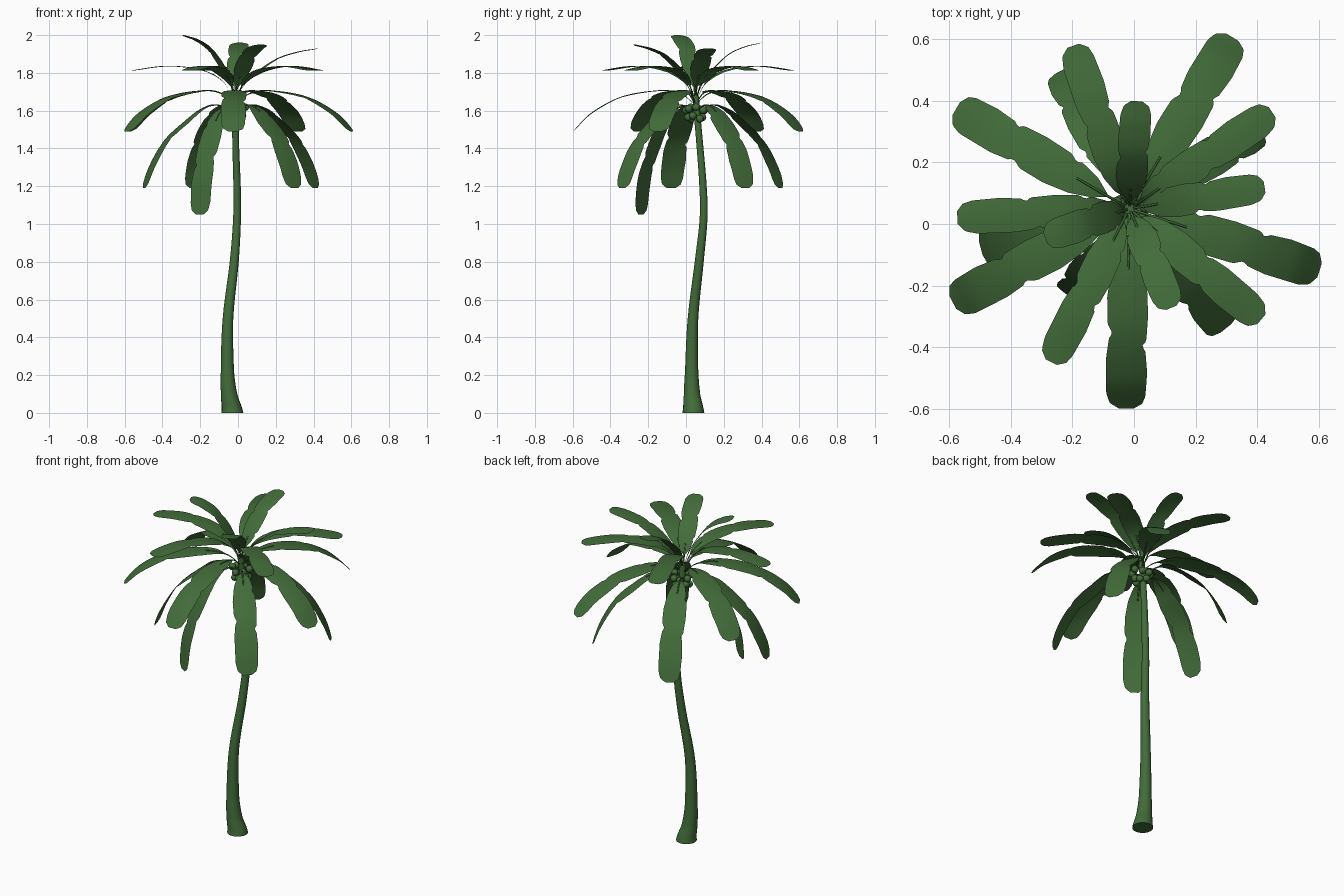
import bpy, bmesh, math
from mathutils import Vector

if "Cube" in bpy.data.objects:
    bpy.data.objects.remove(bpy.data.objects["Cube"])

green = bpy.data.materials.new("green")
green.diffuse_color = (0.055, 0.15, 0.042, 1)
green.use_nodes = True
green.node_tree.nodes["Principled BSDF"].inputs["Base Color"].default_value = green.diffuse_color
HUB = (-0.015, 0.05)


def lerp(table, t):
    for (a, va), (b, vb) in zip(table, table[1:]):
        if t <= b:
            return va + (vb - va) * max(0, t - a) / (b - a)
    return table[-1][1]


def spline(points, per=12):
    """Smooth Catmull-Rom path through tuples of any size."""
    p = [Vector(q) for q in points]
    p = [2 * p[0] - p[1]] + p + [2 * p[-1] - p[-2]]
    out = []
    for i in range(1, len(p) - 2):
        a, b, c, d = p[i - 1:i + 3]
        for k in range(per):
            t = k / per
            out.append(0.5 * (2 * b + (c - a) * t + (2 * a - 5 * b + 4 * c - d) * t * t
                              + (3 * b - a - 3 * c + d) * t ** 3))
    return out + [p[-2]]


def finish(bm, name, smooth=True):
    me = bpy.data.meshes.new(name)
    for f in bm.faces:
        f.smooth = smooth and len(f.verts) <= 4
    bm.to_mesh(me)
    bm.free()
    me.materials.append(green)
    ob = bpy.data.objects.new(name, me)
    bpy.context.collection.objects.link(ob)
    return ob


def bridge(bm, rings, closed):
    for a, b in zip(rings, rings[1:]):
        n = len(a)
        for i in range(n if closed else n - 1):
            j = (i + 1) % n
            bm.faces.new((a[i], a[j], b[j], b[i]))


# Trunk: swept circle (x, y, z, radius) with flared foot
path_xyz = [(-0.03, 0.039, 0), (-0.033, 0.038, 0.03), (-0.047, 0.032, 0.1), (-0.056, 0.03, 0.22),
            (-0.053, 0.037, 0.5), (-0.02, 0.07, 0.8), (-0.005, 0.093, 1.03), (-0.005, 0.09, 1.2),
            (-0.012, 0.073, 1.42), (-0.015, 0.05, 1.68)]
radii = [(0, 0.058), (0.025, 0.054), (0.1, 0.043), (0.22, 0.035), (0.5, 0.028), (1, 0.021),
         (1.4, 0.018), (1.68, 0.017)]
bm = bmesh.new()
rings = []
for c in spline(path_xyz, 6):
    r = lerp(radii, c.z)
    rings.append([bm.verts.new((c.x + r * math.cos(k * math.tau / 20),
                                c.y + r * math.sin(k * math.tau / 20), c.z)) for k in range(20)])
bridge(bm, rings, True)
bm.faces.new(rings[0][::-1])
bm.faces.new(rings[-1])
finish(bm, "trunk")

# Blade outlines: half width along the leaf, with notches between the lobes
SIDE_A = [(0, 0.06), (0.14, 0.06), (0.2, 0.45), (0.3, 0.82), (0.42, 1), (0.54, 0.97), (0.585, 0.72),
          (0.61, 0.88), (0.7, 1), (0.9, 0.97), (0.965, 0.8), (1, 0.35)]
SIDE_B = [(0, 0.06), (0.14, 0.06), (0.22, 0.55), (0.31, 0.8), (0.335, 0.68), (0.37, 0.92), (0.5, 1),
          (0.62, 0.93), (0.645, 0.72), (0.67, 0.9), (0.78, 1), (0.92, 0.93), (0.97, 0.78), (1, 0.35)]


def leaf(name, angle, profile, half_width, flip):
    """Sheet following a (radius, height) profile out from the hub."""
    pts = spline([(r, z) for r, z in profile])
    dist = [0]
    for a, b in zip(pts, pts[1:]):
        dist.append(dist[-1] + (b - a).length)
    rs = [(d / dist[-1], p.x) for d, p in zip(dist, pts)]
    zs = [(d / dist[-1], p.y) for d, p in zip(dist, pts)]
    a = math.radians(angle)
    out, side = Vector((math.cos(a), math.sin(a), 0)), Vector((-math.sin(a), math.cos(a), 0))
    left, right = (SIDE_B, SIDE_A) if flip else (SIDE_A, SIDE_B)
    bm = bmesh.new()
    rows, stem = [], []
    for i in range(65):
        s = i / 64
        c = Vector((HUB[0], HUB[1], lerp(zs, s))) + out * lerp(rs, s)
        wl, wr = lerp(left, s) * half_width, lerp(right, s) * half_width
        rows.append([bm.verts.new(c + side * o - Vector((0, 0, 1.2 * o * o)))
                     for o in (-wr, -wr / 2, 0, wl / 2, wl)])
        if s < 0.3:
            up = Vector((0, 0, 1)) + out * 0.6
            stem.append([bm.verts.new(c + 0.005 * (1 - s) * (side * math.cos(k * math.tau / 6)
                         + up * math.sin(k * math.tau / 6))) for k in range(6)])
    bridge(bm, rows, False)
    bridge(bm, stem, True)
    finish(bm, name)


# Upright top leaves: angle, reach, rise
RISE = [(0, 0), (0.17, 0.4), (0.47, 0.77), (0.74, 0.93), (1, 1)]
for i, (ang, reach, rise) in enumerate([(86, 0.35, 0.3), (199, 0.29, 0.34), (293, 0.35, 0.29),
                                        (9, 0.445, 0.27)]):
    leaf(f"top_leaf_{i}", ang, [(f * reach, 1.66 + g * rise) for f, g in RISE], 0.052, i % 2)

# Spreading upper leaves
UPPER = [(0, 1.65), (0.07, 1.76), (0.19, 1.82), (0.37, 1.837), (0.56, 1.812)]
for i, ang in enumerate([183, 34, 109, 243, 320]):
    leaf(f"upper_leaf_{i}", ang, UPPER, 0.057, i % 2)

# Arching middle leaves
MIDDLE = [(0, 1.63), (0.08, 1.69), (0.2, 1.707), (0.39, 1.675), (0.55, 1.59), (0.65, 1.49)]
for i, ang in enumerate([208, 342, 59, 269, 150]):
    leaf(f"middle_leaf_{i}", ang, MIDDLE, 0.067, i % 2)

# Drooping lower leaves, the last hanging steepest
LOWER = [(0, 1.6), (0.1, 1.63), (0.18, 1.61), (0.26, 1.55), (0.375, 1.445), (0.455, 1.31), (0.5, 1.19)]
STEEP = [(0, 1.6), (0.08, 1.625), (0.17, 1.57), (0.25, 1.44), (0.32, 1.25), (0.345, 1.05)]
for i, ang in enumerate([195, 116, 32, 309, 237]):
    leaf(f"lower_leaf_{i}", ang, STEEP if i == 4 else LOWER, 0.065, i % 2)

# Fruit clustered in rings under the crown
bm = bmesh.new()
for count, ring, z, r in ((7, 0.05, 1.61, 0.02), (6, 0.038, 1.565, 0.02)):
    for k in range(count):
        a = math.tau * (k + z * 10) / count
        geo = bmesh.ops.create_uvsphere(bm, u_segments=14, v_segments=10, radius=r)
        bmesh.ops.translate(bm, verts=geo["verts"], vec=(HUB[0] + 0.004 + ring * math.cos(a),
                                                         HUB[1] + ring * math.sin(a), z + 0.008 * (k % 3 - 1)))
finish(bm, "fruit")
